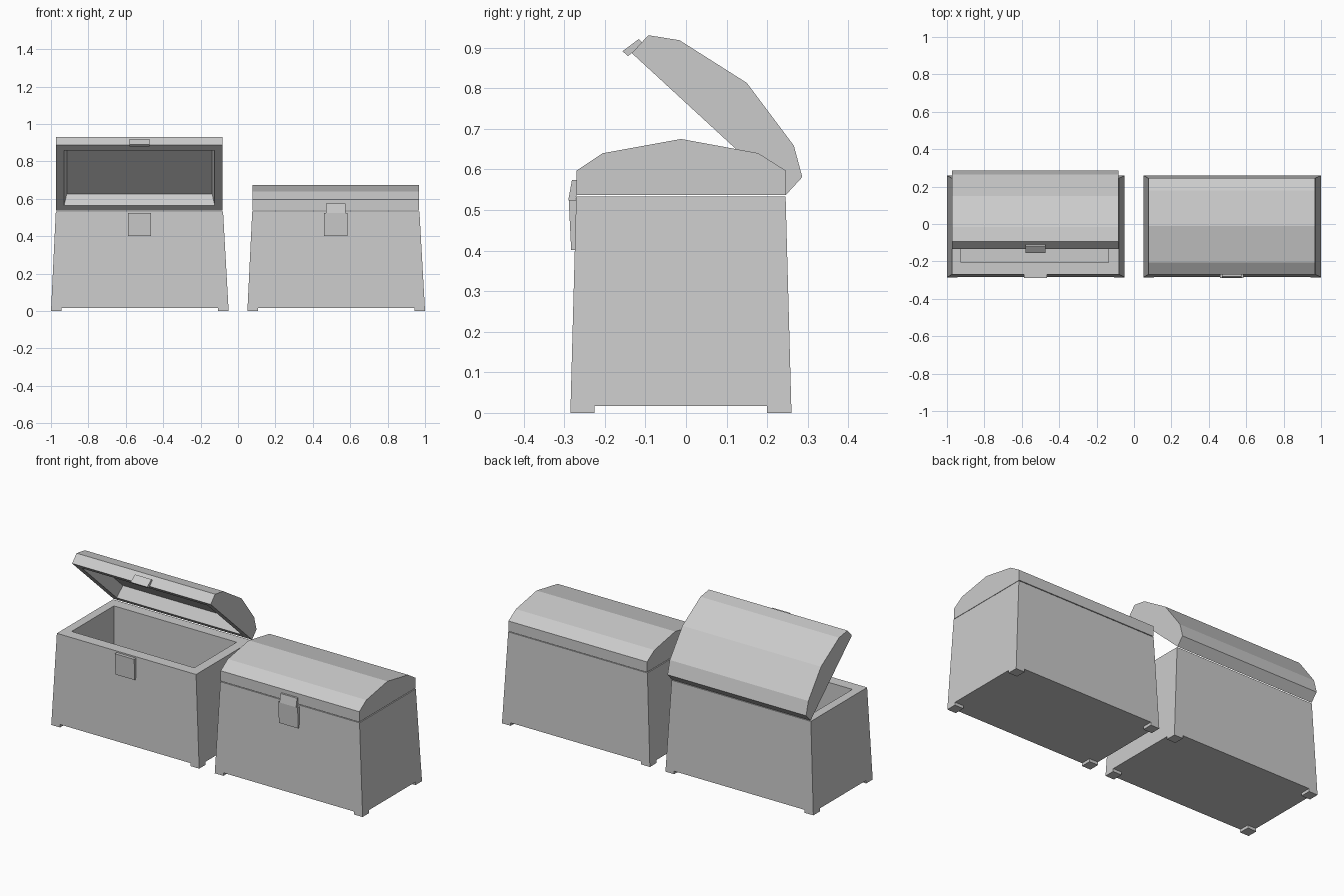
import bpy, bmesh, math
from mathutils import Matrix, Vector

if "Cube" in bpy.data.objects:
    bpy.data.objects.remove(bpy.data.objects["Cube"])

YC = -0.0125                 # chest depth centre
HINGE = Vector((0, 0.246, 0.537))


def finish(bm, name):
    bmesh.ops.recalc_face_normals(bm, faces=bm.faces[:])
    mesh = bpy.data.meshes.new(name)
    bm.to_mesh(mesh)
    bm.free()
    ob = bpy.data.objects.new(name, mesh)
    bpy.context.collection.objects.link(ob)
    return ob


def loft(name, rings):
    """Join rectangles (x0, x1, y0, y1, z) in order and cap both ends."""
    bm = bmesh.new()
    loops = [[bm.verts.new(p) for p in ((a, c, z), (b, c, z), (b, d, z), (a, d, z))]
             for a, b, c, d, z in rings]
    for lo, hi in zip(loops, loops[1:]):
        for i in range(4):
            j = (i + 1) % 4
            bm.faces.new((lo[i], lo[j], hi[j], hi[i]))
    bm.faces.new(loops[0][::-1])
    bm.faces.new(loops[-1])
    return finish(bm, name)


def rect(cx, hx, hy, z):
    return (cx - hx, cx + hx, YC - hy, YC + hy, z)


def lid(name, cx):
    # faceted barrel profile extruded along x, with a tapered hollow underneath
    prof = [(-0.27, 0.537), (-0.27, 0.597), (-0.205, 0.64), (-0.012, 0.675),
            (0.178, 0.64), (0.246, 0.597), (0.246, 0.537)]
    bm = bmesh.new()
    face = bm.faces.new([bm.verts.new((cx - 0.445, y, z)) for y, z in prof])
    ext = bmesh.ops.extrude_face_region(bm, geom=[face])
    verts = [v for v in ext["geom"] if isinstance(v, bmesh.types.BMVert)]
    bmesh.ops.translate(bm, vec=(0.89, 0, 0), verts=verts)
    bmesh.ops.recalc_face_normals(bm, faces=bm.faces[:])
    under = min(bm.faces, key=lambda f: f.calc_center_median().z)
    bmesh.ops.inset_individual(bm, faces=[under], thickness=0.06)
    bmesh.ops.inset_individual(bm, faces=[under], thickness=0.02, depth=-0.07)
    return finish(bm, name)


def chest(label, cx, angle):
    tx = cx - 0.002
    # hollow tapered box
    loft(label + "_box", [rect(cx, 0.474, 0.272, 0.017), rect(tx, 0.447, 0.258, 0.533),
                          rect(tx - 0.003, 0.394, 0.194, 0.533),
                          rect(tx - 0.003, 0.394, 0.194, 0.06)])
    # corner feet
    for sx in (-1, 1):
        for sy in (-1, 1):
            rings = []
            for z, hx, hy in ((0, 0.475, 0.2725), (0.017, 0.474, 0.272)):
                xs = sorted((cx + sx * hx, cx + sx * 0.419))
                ys = sorted((YC + sy * hy, YC + sy * 0.2125))
                rings.append((*xs, *ys, z))
            loft(label + "_foot", rings)
    # lock plate on the box
    loft(label + "_lock_plate", [(tx - 0.062, tx + 0.062, -0.283, -0.268, 0.402),
                                 (tx - 0.062, tx + 0.062, -0.289, -0.265, 0.525)])
    # lid and clasp swing together about the rear hinge
    clasp = loft(label + "_clasp", [(tx - 0.053, tx + 0.053, -0.290, -0.272, 0.525),
                                    (tx - 0.053, tx + 0.053, -0.281, -0.264, 0.574)])
    swing = (Matrix.Translation(HINGE) @ Matrix.Rotation(-angle, 4, 'X')
             @ Matrix.Translation(-HINGE))
    for ob in (lid(label + "_lid", tx), clasp):
        ob.data.transform(swing)


chest("open_chest", -0.525, math.radians(42.65))
chest("closed_chest", 0.525, 0)
